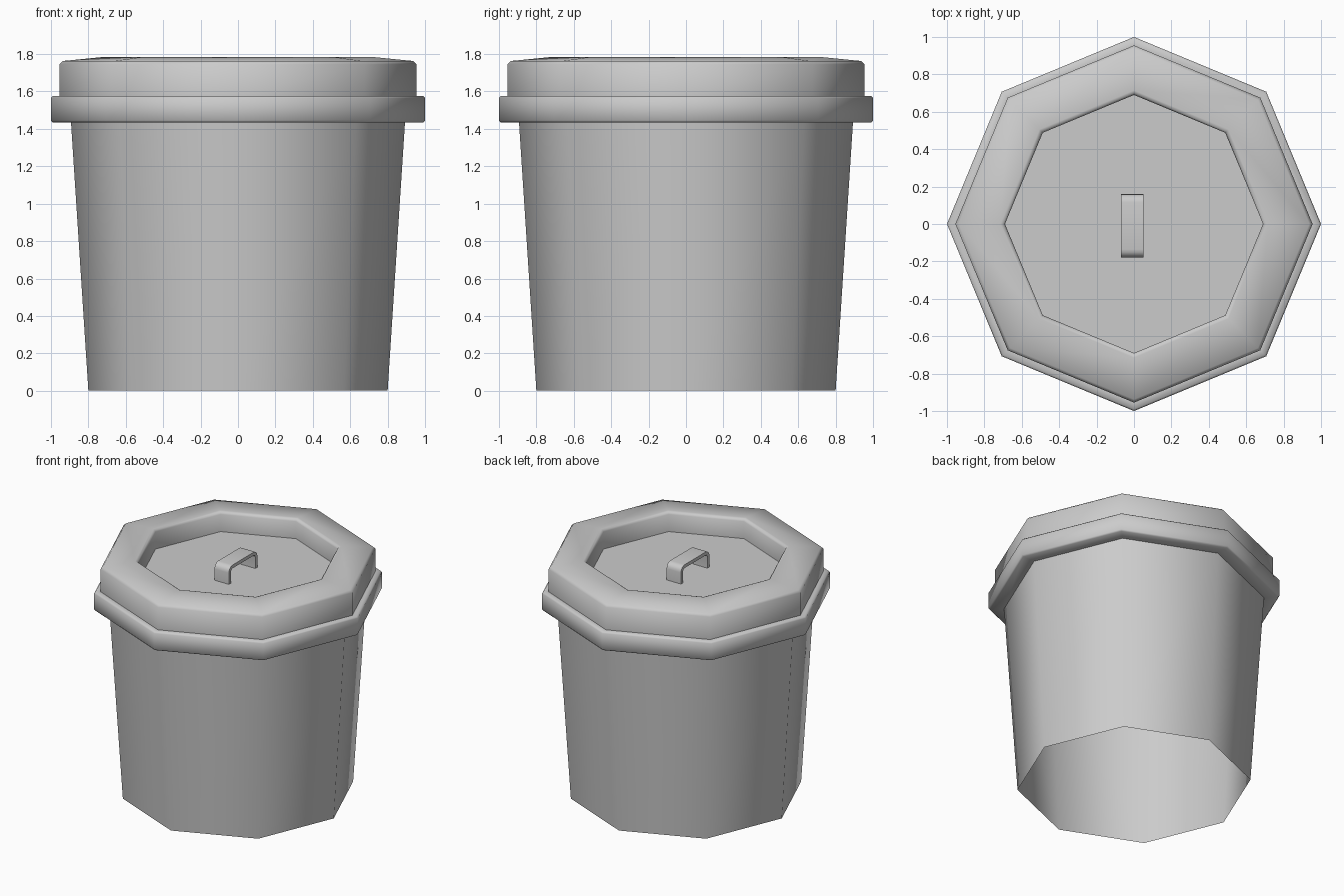
import bpy, bmesh, math

if "Cube" in bpy.data.objects:
    bpy.data.objects.remove(bpy.data.objects["Cube"])

SIDES = 8


def finish(name, bm, angle):
    bmesh.ops.recalc_face_normals(bm, faces=bm.faces[:])
    me = bpy.data.meshes.new(name)
    bm.to_mesh(me)
    bm.free()
    ob = bpy.data.objects.new(name, me)
    bpy.context.collection.objects.link(ob)
    bpy.ops.object.select_all(action='DESELECT')
    ob.select_set(True)
    bpy.context.view_layer.objects.active = ob
    bpy.ops.object.shade_smooth_by_angle(angle=math.radians(angle))
    return ob


def lathe(name, profile, close_end=False):
    """Octagonal rings joined along a (radius, height) profile."""
    bm = bmesh.new()
    rings = []
    for r, z in profile:
        rings.append([bm.verts.new((r * math.cos(math.tau * i / SIDES),
                                    r * math.sin(math.tau * i / SIDES), z))
                      for i in range(SIDES)])
    for a, b in zip(rings, rings[1:]):
        for i in range(SIDES):
            j = (i + 1) % SIDES
            bm.faces.new((a[i], a[j], b[j], b[i]))
    if close_end:
        bm.faces.new(rings[-1])
    return finish(name, bm, 50)


# Tapered bucket wall, open underneath
lathe("bucket_body", [(0.80, 0.0), (0.893, 1.437)])

# Lid: underside lip, wide band, upper step, sloped top and sunken panel
lathe("lid", [
    (0.893, 1.435), (0.99, 1.435), (1.0, 1.445),
    (1.0, 1.565), (0.99, 1.575), (0.955, 1.575),
    (0.955, 1.745), (0.937, 1.763),
    (0.715, 1.785), (0.70, 1.78), (0.69, 1.765), (0.69, 1.635)],
    close_end=True)


# Arched handle strap on the sunken panel
def arch(half, top, radius, steps=4):
    pts = [(-half, 1.635)]
    for side in (-1, 1):
        for k in range(steps + 1):
            t = k / steps * math.pi / 2
            if side > 0:
                t = math.pi / 2 - t
            pts.append((side * (half - radius + radius * math.cos(t)),
                        top - radius + radius * math.sin(t)))
    return pts + [(half, 1.635)]


bm = bmesh.new()
sections = []
for x in (-0.07, 0.05):
    sections.append([[bm.verts.new((x, y - 0.01, z)) for y, z in arch(*dims)]
                     for dims in ((0.17, 1.765, 0.045), (0.145, 1.74, 0.02))])
(outer_l, inner_l), (outer_r, inner_r) = sections
strips = ((outer_l, outer_r), (inner_l, inner_r),
          (outer_l, inner_l), (outer_r, inner_r))
for a, b in strips:
    for i in range(len(a) - 1):
        bm.faces.new((a[i], a[i + 1], b[i + 1], b[i]))
finish("lid_handle", bm, 40)
